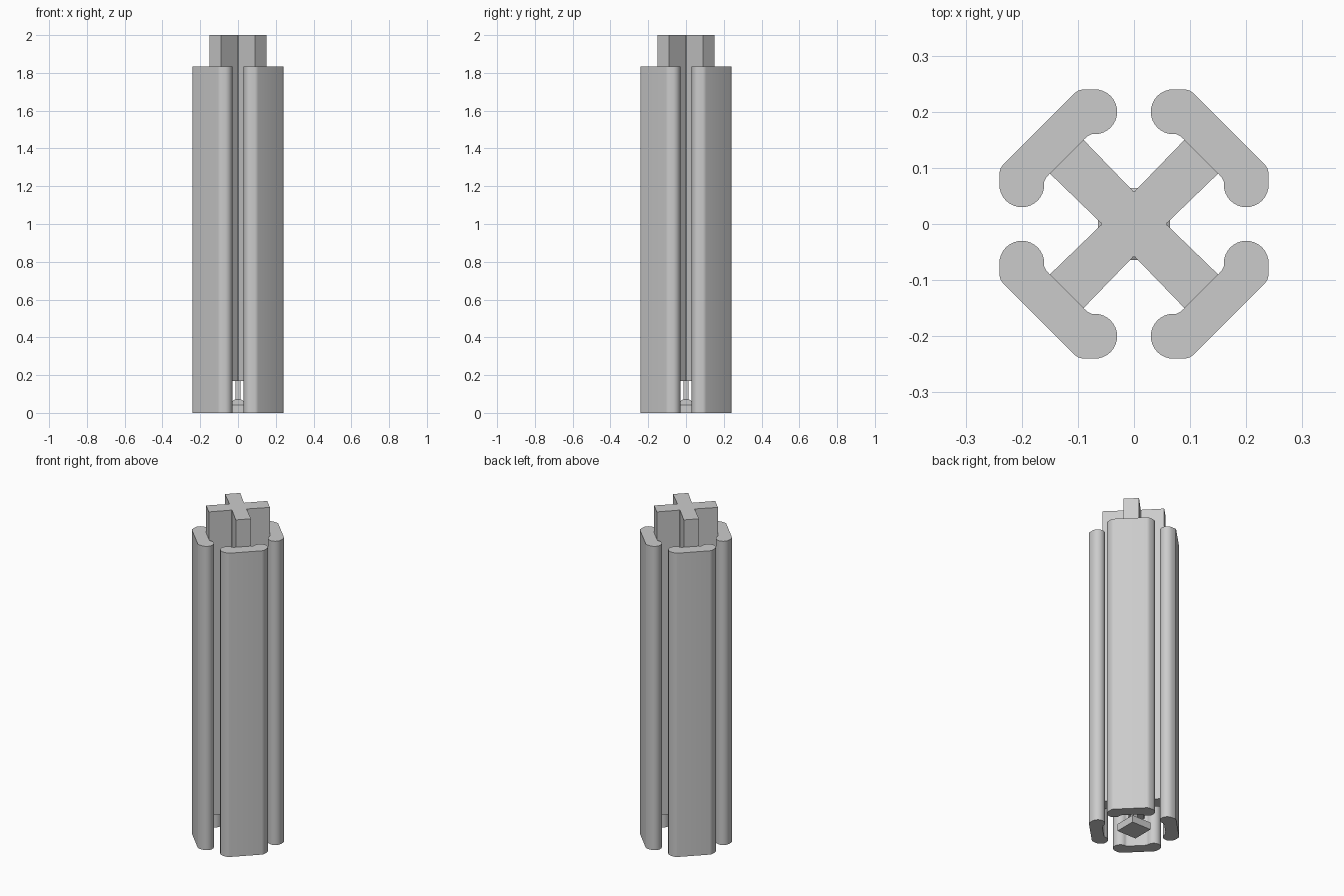
import bpy, bmesh
from math import sin, cos, pi, radians

if "Cube" in bpy.data.objects:
    bpy.data.objects.remove(bpy.data.objects["Cube"])

GREY = (0.6, 0.6, 0.6, 1)
mat = bpy.data.materials.new("plain grey")
mat.use_nodes = True
mat.diffuse_color = GREY
mat.node_tree.nodes["Principled BSDF"].inputs["Base Color"].default_value = GREY


def loft(name, sections, turn=0, smooth=False):
    """Join matching outlines, given as (z, points), into a closed solid."""
    bm = bmesh.new()
    rings = [[bm.verts.new((x, y, z)) for x, y in pts] for z, pts in sections]
    for low, high in zip(rings, rings[1:]):
        n = len(low)
        for i in range(n):
            j = (i + 1) % n
            bm.faces.new((low[i], low[j], high[j], high[i]))
    bm.faces.new(rings[0][::-1])
    bm.faces.new(rings[-1])
    bmesh.ops.recalc_face_normals(bm, faces=bm.faces)
    mesh = bpy.data.meshes.new(name)
    bm.to_mesh(mesh)
    bm.free()
    mesh.materials.append(mat)
    obj = bpy.data.objects.new(name, mesh)
    bpy.context.collection.objects.link(obj)
    obj.rotation_euler.z = turn
    if smooth:
        bpy.ops.object.select_all(action="DESELECT")
        obj.select_set(True)
        bpy.context.view_layer.objects.active = obj
        bpy.ops.object.shade_smooth_by_angle(angle=radians(30))
    return obj


def square(h):
    return [(-h, -h), (h, -h), (h, h), (-h, h)]


# Hooked flanges: half an outline, mirrored across the diagonal
inner = [(0.09, 0.15), (0.082, 0.157), (0.076, 0.16)]
tip = [(0.07 + 0.04 * cos(a), 0.2 + 0.04 * sin(a))
       for a in (-pi / 2 - pi * i / 16 for i in range(17))]
outer = [(0.09, 0.24), (0.099, 0.238), (0.106, 0.233)]
half = inner + tip + outer
flange = half + [(y, x) for x, y in reversed(half)]
for i, side in enumerate(("back_left", "back_right", "front_right", "front_left")):
    loft(side + "_flange", [(0, flange), (1.835, flange)], i * pi / 2, True)

# Cross-shaped core with slightly blunted valleys
cross = []
for i in range(4):
    c, s = cos(i * pi / 2), sin(i * pi / 2)
    for x, y in ((0.059, -0.002), (0.059, 0.002), (0.15, 0.09), (0.09, 0.15)):
        cross.append((x * c - y * s, x * s + y * c))
loft("cross_core", [(0.168, cross), (2, cross)])

# Square foot tapering into a thin post below the core
loft("foot_and_post", [(0, square(0.064)), (0.043, square(0.064)),
                       (0.072, square(0.014)), (0.168, square(0.014))])
